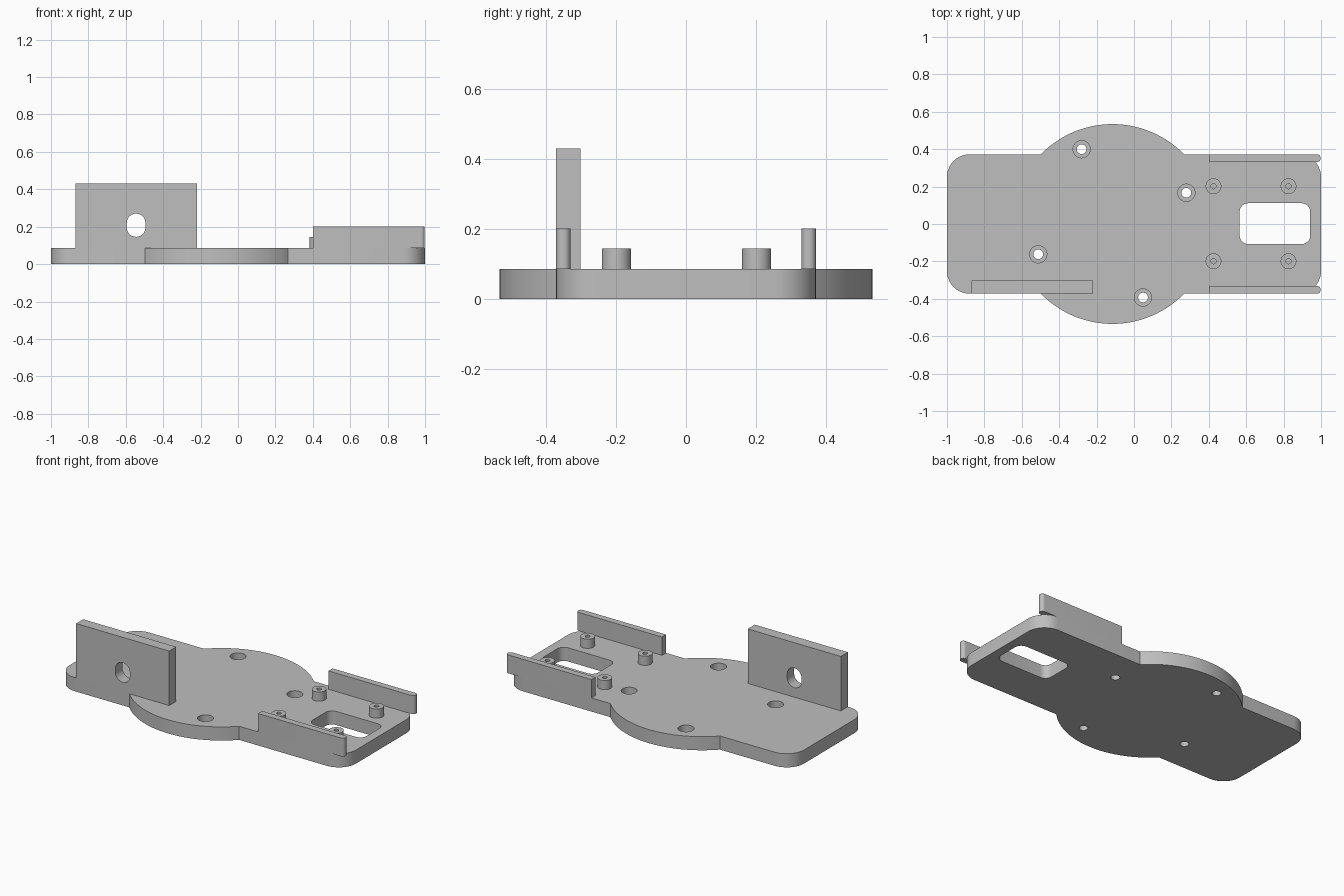
import bpy, bmesh, math

cube = bpy.data.objects.get("Cube")
if cube:
    bpy.data.objects.remove(cube, do_unlink=True)

grey = bpy.data.materials.new("plain grey")
grey.use_nodes = True
GREY = (0.52, 0.52, 0.52, 1)
grey.diffuse_color = GREY
grey.node_tree.nodes["Principled BSDF"].inputs["Base Color"].default_value = GREY

TOP = 0.086      # top of the base plate
HALF = 0.372     # half depth of the base plate


def arc(cx, cy, r, a0, a1, n):
    """Points on an arc, angles in degrees."""
    angles = [math.radians(a0 + (a1 - a0) * i / n) for i in range(n + 1)]
    return [(cx + r * math.cos(a), cy + r * math.sin(a)) for a in angles]


def circle(cx, cy, r, n=40):
    return arc(cx, cy, r, 0, 360, n)[:-1]


def rounded_rect(x0, x1, y0, y1, left_r, right_r):
    """Counter-clockwise rectangle from the lower left corner."""
    corners = [(x0, y0, 1, 1, left_r), (x1, y0, -1, 1, right_r),
               (x1, y1, -1, -1, right_r), (x0, y1, 1, -1, left_r)]
    pts = []
    for k, (x, y, sx, sy, r) in enumerate(corners):
        if r:
            pts += arc(x + sx * r, y + sy * r, r, 180 + 90 * k, 270 + 90 * k, 10)
        else:
            pts.append((x, y))
    return pts


def prism(name, pts, low, high, along_y=False):
    """Extrude an outline along z, or an x-z outline along y."""
    bm = bmesh.new()
    place = (lambda u, v, w: (u, w, v)) if along_y else (lambda u, v, w: (u, v, w))
    rings = [[bm.verts.new(place(u, v, w)) for u, v in pts] for w in (low, high)]
    for ring in rings:
        bm.faces.new(ring)
    n = len(pts)
    for i in range(n):
        j = (i + 1) % n
        bm.faces.new((rings[0][i], rings[0][j], rings[1][j], rings[1][i]))
    bmesh.ops.recalc_face_normals(bm, faces=bm.faces)
    mesh = bpy.data.meshes.new(name)
    bm.to_mesh(mesh)
    bm.free()
    mesh.materials.append(grey)
    obj = bpy.data.objects.new(name, mesh)
    bpy.context.collection.objects.link(obj)
    return obj


def activate(obj):
    bpy.ops.object.select_all(action="DESELECT")
    obj.select_set(True)
    bpy.context.view_layer.objects.active = obj


def cut(obj, *cutters):
    for cutter in cutters:
        cutter.hide_render = True
        mod = obj.modifiers.new("cut", "BOOLEAN")
        mod.operation = "DIFFERENCE"
        mod.solver = "EXACT"
        mod.object = cutter
        activate(obj)
        bpy.ops.object.modifier_apply(modifier=mod.name)
        bpy.data.objects.remove(cutter, do_unlink=True)


def finish(obj):
    activate(obj)
    bpy.ops.object.shade_smooth_by_angle(angle=math.radians(30))


# Base plate: rounded rectangle with a disc bulging out on both long sides
disc_x, disc_r, corner = -0.115, 0.534, 0.12
meet = math.degrees(math.asin(HALF / disc_r))
outline = rounded_rect(-1, 1, -HALF, HALF, corner, corner)
half = len(outline) // 2
quarter = half // 2
outline = (outline[:quarter]
           + arc(disc_x, 0, disc_r, 180 + meet, 360 - meet, 40)
           + outline[quarter:quarter + half]
           + arc(disc_x, 0, disc_r, meet, 180 - meet, 40)
           + outline[quarter + half:])
base = prism("base_plate", outline, 0, TOP)

# Cable window and four counterbored screw holes
cut(base, prism("window_cutter", rounded_rect(0.565, 0.942, -0.107, 0.111, 0.045, 0.045), -0.1, 0.2))
for x, y in [(-0.28, 0.4), (0.28, 0.167), (-0.512, -0.162), (0.048, -0.393)]:
    cut(base,
        prism("screw_cutter", circle(x, y, 0.026), -0.1, 0.2),
        prism("counterbore_cutter", circle(x, y, 0.046), 0.035, 0.2))
finish(base)

# Upright bracket wall with a slotted hole
wall = prism("bracket_wall", rounded_rect(-0.87, -0.22, TOP, 0.43, 0, 0), -HALF, -0.302, True)
slot = arc(-0.545, 0.22, 0.05, 0, 180, 20) + arc(-0.545, 0.196, 0.05, 180, 360, 20)
cut(wall, prism("slot_cutter", slot, -0.5, -0.2, True))
finish(wall)

# Side rails with a rounded outer end
for side, y0, y1 in [("front", -HALF, -0.331), ("back", 0.331, HALF)]:
    finish(prism(side + "_rail", rounded_rect(0.4, 0.998, y0, y1, 0, 0.019), TOP, 0.202))

# Mounting posts with blind pilot holes
for side, y in [("front", -0.199), ("back", 0.202)]:
    for end, x in [("inner", 0.425), ("outer", 0.826)]:
        post = prism(f"{side}_{end}_post", circle(x, y, 0.042), TOP, 0.144)
        cut(post, prism("pilot_cutter", circle(x, y, 0.014, 20), TOP + 0.004, 0.2))
        finish(post)
